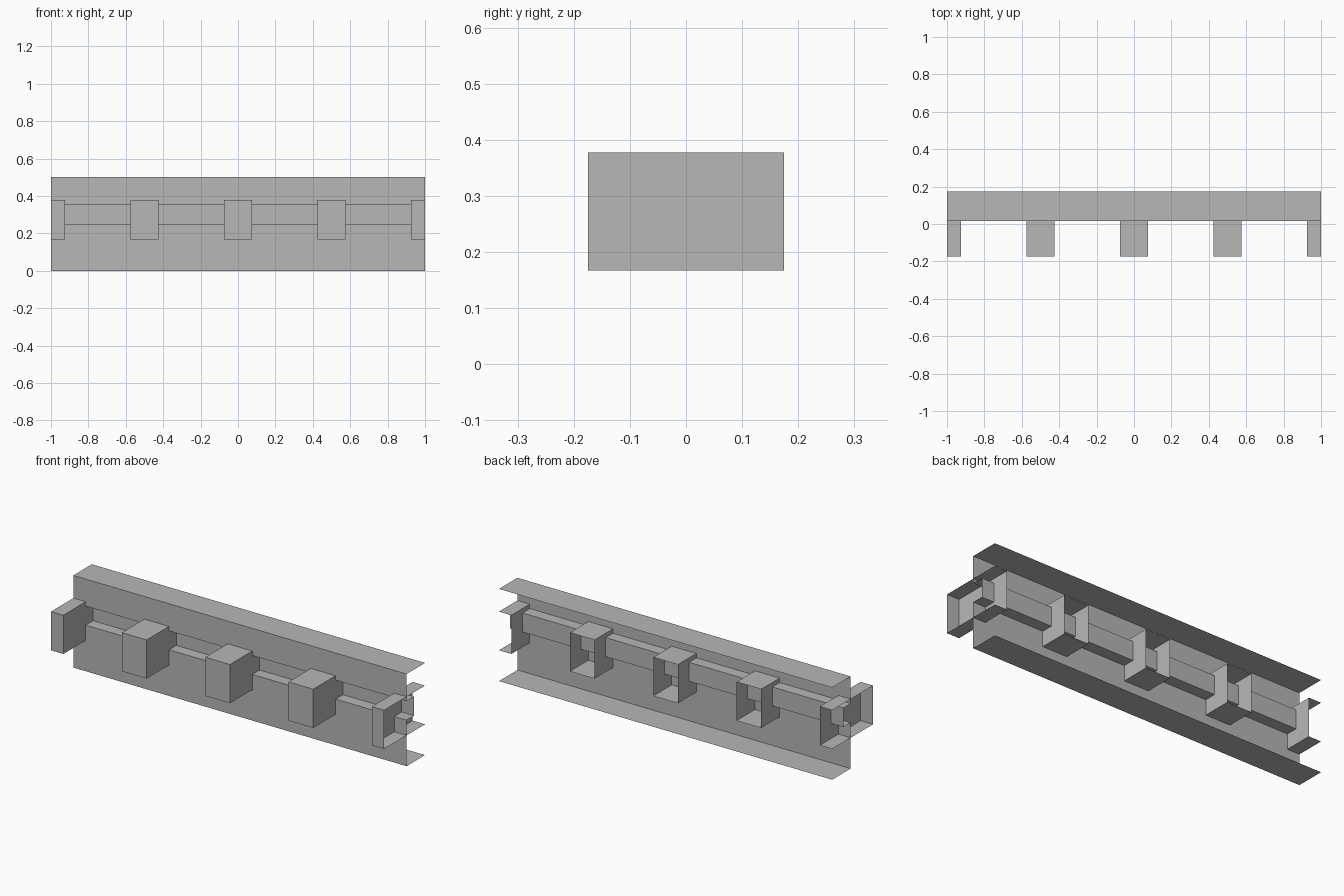
import bpy
import bmesh

cube = bpy.data.objects.get("Cube")
if cube:
    bpy.data.objects.remove(cube, do_unlink=True)

# Single flat grey
grey = bpy.data.materials.new("plain_grey")
grey.use_nodes = True
grey.diffuse_color = (0.474, 0.474, 0.474, 1)
grey.node_tree.nodes["Principled BSDF"].inputs["Base Color"].default_value = grey.diffuse_color

BACK, FRONT, WALL, GROOVE = 0.175, -0.175, 0.017, 0.08


def extrude_sheet(name, profile, x0, x1, cap_left=False, cap_right=False):
    """Sweep an open (y, z) profile along x, with optional end panels."""
    bm = bmesh.new()
    a = [bm.verts.new((x0, y, z)) for y, z in profile]
    b = [bm.verts.new((x1, y, z)) for y, z in profile]
    for i in range(len(profile) - 1):
        bm.faces.new((a[i], a[i + 1], b[i + 1], b[i]))
    if cap_right:
        bm.faces.new(a[::-1])
    if cap_left:
        bm.faces.new(b)
    mesh = bpy.data.meshes.new(name)
    bm.to_mesh(mesh)
    bm.free()
    mesh.materials.append(grey)
    obj = bpy.data.objects.new(name, mesh)
    bpy.context.collection.objects.link(obj)
    return obj


# Wall panel with top and bottom flanges and a recessed groove, open at the back
wall_profile = [
    (BACK, 0.5), (WALL, 0.5),
    (WALL, 0.353), (GROOVE, 0.353), (GROOVE, 0.25), (WALL, 0.25),
    (WALL, 0), (BACK, 0),
]
extrude_sheet("wall_panel", wall_profile, -1, 1)

# Blocks through the wall, open at the back; the end ones are halves, open outward
block_profile = [(BACK, 0.377), (FRONT, 0.377), (FRONT, 0.167), (BACK, 0.167)]
half = 0.074
for i in range(5):
    x = -1 + 0.5 * i
    extrude_sheet(f"block_{i + 1}", block_profile,
                  max(x - half, -1), min(x + half, 1),
                  cap_left=i < 4, cap_right=i > 0)
